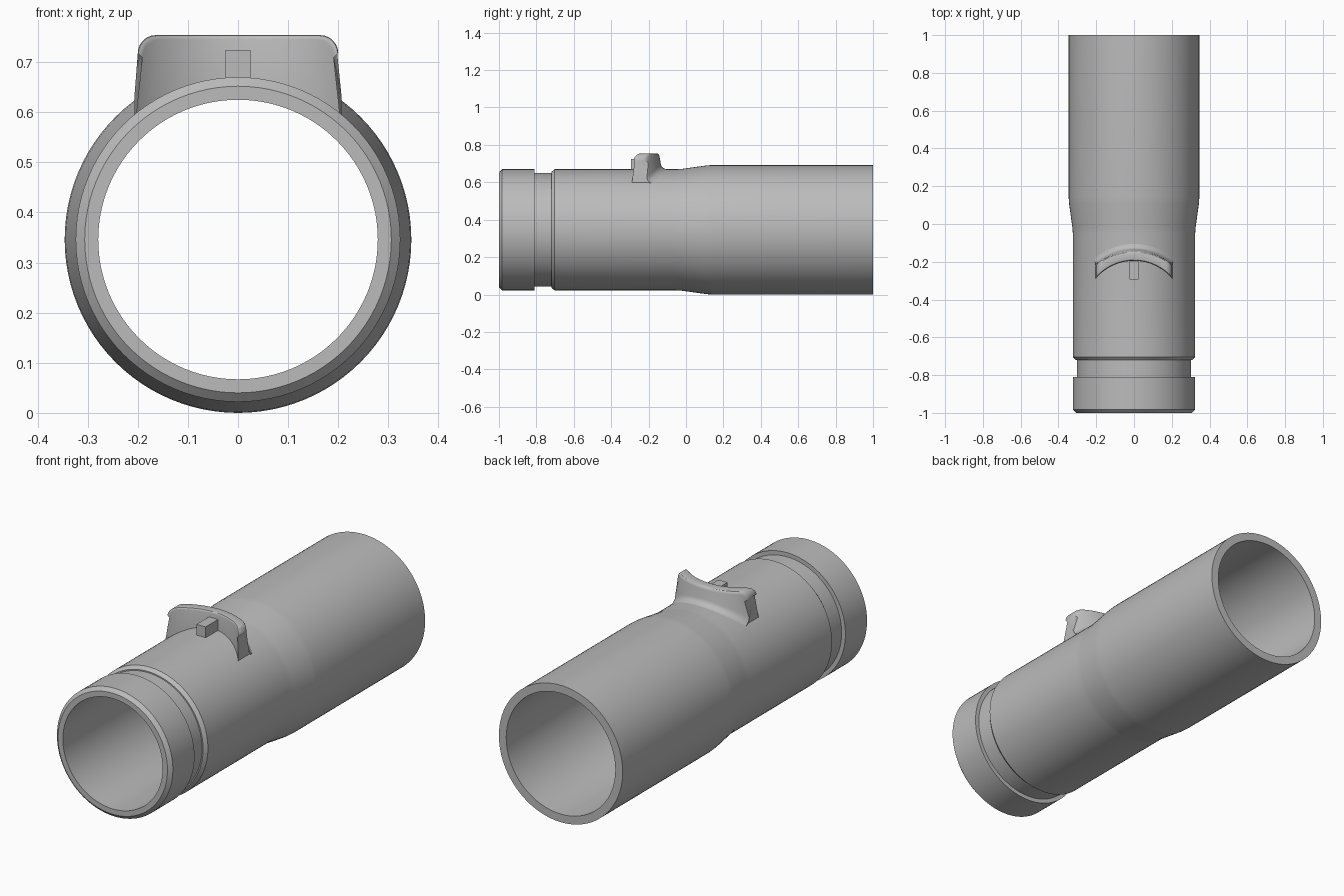
import bpy, bmesh
from math import sin, cos, pi, sqrt, tau
from mathutils import Vector

cube = bpy.data.objects.get("Cube")
if cube:
    bpy.data.objects.remove(cube, do_unlink=True)

AXIS_Z = 0.346      # height of the pipe axis
SEGMENTS = 96

grey = bpy.data.materials.new("plain grey")
grey.use_nodes = True
colour = (0.5, 0.5, 0.5, 1)
grey.diffuse_color = colour
grey.node_tree.nodes["Principled BSDF"].inputs["Base Color"].default_value = colour


def finish(name, bm, smooth=True):
    bmesh.ops.recalc_face_normals(bm, faces=bm.faces)
    mesh = bpy.data.meshes.new(name)
    bm.to_mesh(mesh)
    bm.free()
    mesh.materials.append(grey)
    obj = bpy.data.objects.new(name, mesh)
    bpy.context.collection.objects.link(obj)
    if smooth:
        bpy.ops.object.select_all(action='DESELECT')
        obj.select_set(True)
        bpy.context.view_layer.objects.active = obj
        bpy.ops.object.shade_smooth_by_angle()
    return obj


# Pipe: closed wall section (y, radius) revolved around the y axis
wall = [(-1, 0.306), (-0.983, 0.324), (-0.81, 0.324), (-0.81, 0.303),
        (-0.72, 0.303), (-0.72, 0.309), (-0.703, 0.324), (-0.05, 0.324),
        (-0.02, 0.326), (0.11, 0.344), (0.14, 0.346), (1, 0.346),
        (1, 0.305), (0.14, 0.305), (-0.04, 0.279), (-1, 0.279)]
bm = bmesh.new()
ring = [bm.verts.new((0, y, AXIS_Z + r)) for y, r in wall]
edges = [bm.edges.new((a, b)) for a, b in zip(ring, ring[1:] + ring[:1])]
bmesh.ops.spin(bm, geom=ring + edges, cent=(0, 0, AXIS_Z), axis=(0, 1, 0),
               angle=tau, steps=SEGMENTS, use_merge=True)
bmesh.ops.remove_doubles(bm, verts=bm.verts, dist=1e-5)
finish("pipe", bm)

# Thumb tab: a curved upright plate with rounded corners and a flared back foot
HALF, TOP, CORNER = 0.2, 0.754, 0.036
ARC_Y, FRONT_R, BACK_R = -0.462, 0.267, 0.32


def top_outline():
    """Left to right points along the rounded top edge."""
    pts = []
    for i in range(7):
        a = pi / 2 * i / 6
        pts.append((-HALF + CORNER * (1 - cos(a)), TOP - CORNER * (1 - sin(a))))
    inner = HALF - CORNER
    pts += [(inner * (i / 8 - 1), TOP) for i in range(1, 16)]
    return pts + [(-x, z) for x, z in reversed(pts[:7])]


def arc(x, radius):
    return ARC_Y + sqrt(radius ** 2 - x ** 2)


def on_pipe(x, radius):
    return AXIS_Z + sqrt(radius ** 2 - x ** 2)


def tab_section(x, z):
    """One front-to-back slice of the tab, over the top and down both faces."""
    foot = x * 1.035
    pts = [(foot, arc(foot, FRONT_R), on_pipe(foot, 0.3))]

    def rim(radius, sign, size):
        for i in range(4):
            a = pi / 2 * i / 3
            a = a if sign > 0 else pi / 2 - a
            drop = size * (1 - cos(a))
            shift = size * (1 - sin(a))
            k = 1 - drop / HALF
            pts.append((x * k, arc(x * k, radius) - sign * shift, z - drop))

    rim(FRONT_R, -1, 0.009)
    rim(BACK_R, 1, 0.014)
    # Back face leans out and blends into the pipe
    for radius, out in ((0.35, 0.008), (0.338, 0.012), (0.331, 0.019),
                        (0.326, 0.03), (0.322, 0.043), (0.3, 0.043)):
        pts.append((foot, arc(foot, BACK_R) + out, on_pipe(foot, radius)))
    return pts


bm = bmesh.new()
rows = [[bm.verts.new(p) for p in tab_section(x, z)] for x, z in top_outline()]
for a, b in zip(rows, rows[1:]):
    for i in range(len(a)):
        j = (i + 1) % len(a)
        bm.faces.new((a[i], a[j], b[j], b[i]))
bm.faces.new(rows[0])
bm.faces.new(rows[-1])
finish("thumb_tab", bm)

# Small square key standing in front of the tab
bm = bmesh.new()
bmesh.ops.create_cube(bm, size=1)
bmesh.ops.scale(bm, vec=Vector((0.05, 0.12, 0.084)), verts=bm.verts)
bmesh.ops.translate(bm, vec=Vector((0, -0.235, 0.682)), verts=bm.verts)
finish("key_block", bm, smooth=False)
